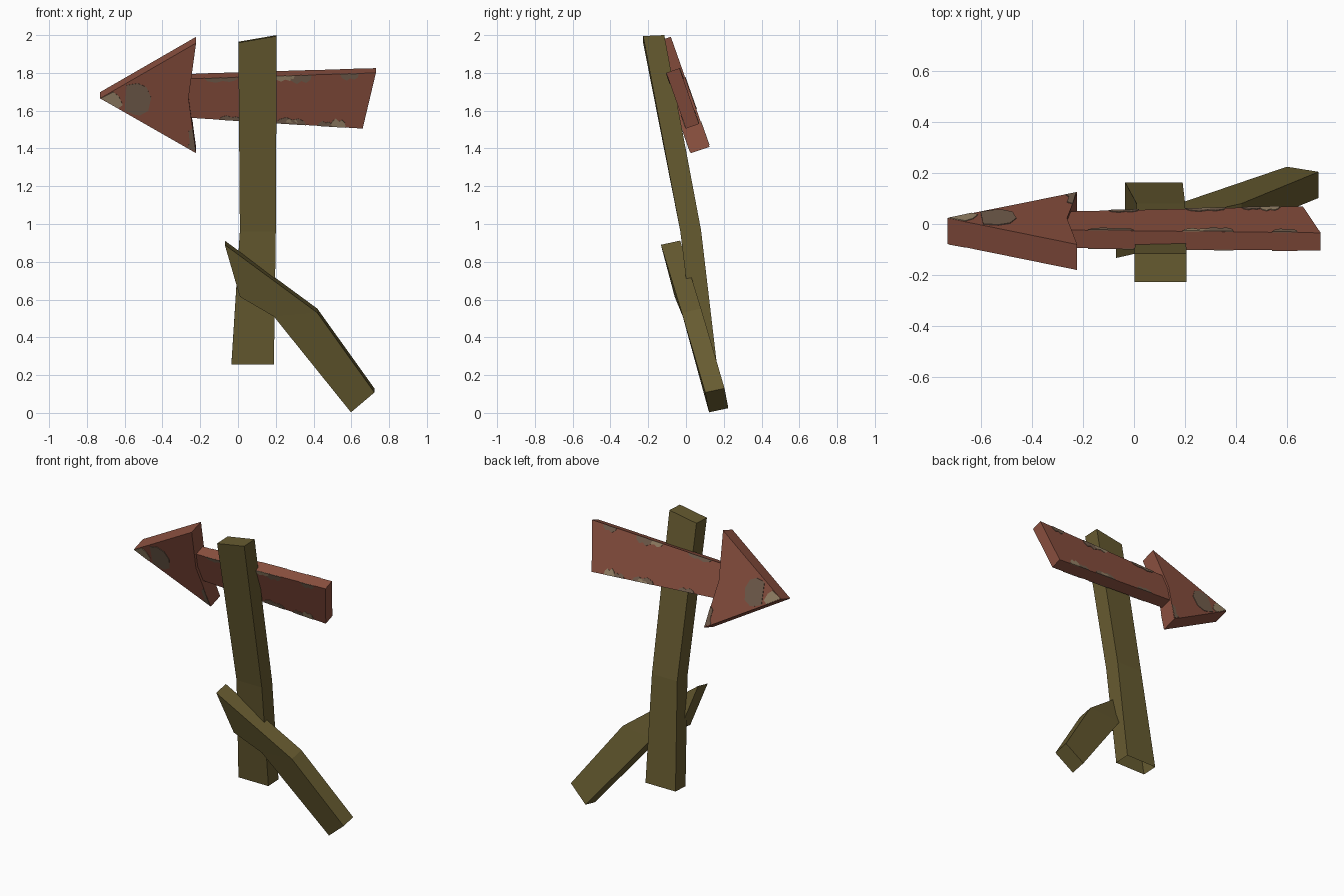
import bpy, bmesh
from mathutils import Vector

if "Cube" in bpy.data.objects:
    bpy.data.objects.remove(bpy.data.objects["Cube"])


def material(name, rgb):
    m = bpy.data.materials.new(name)
    m.diffuse_color = (*rgb, 1)
    m.use_nodes = True
    m.node_tree.nodes["Principled BSDF"].inputs["Base Color"].default_value = m.diffuse_color
    return m


OLIVE = material("olive wood", (0.135, 0.105, 0.030))
RED = material("faded red paint", (0.255, 0.080, 0.050))
BARE = material("bare grey wood", (0.180, 0.118, 0.078))
PALE = material("pale chipped wood", (0.330, 0.240, 0.145))


def loft(name, rings, mat, cap_first=True, cap_last=True):
    """Join equal-length rings of points into one solid."""
    bm = bmesh.new()
    vs = [[bm.verts.new(p) for p in r] for r in rings]
    n = len(rings[0])
    for a, b in zip(vs, vs[1:]):
        for i in range(n):
            j = (i + 1) % n
            bm.faces.new((a[i], a[j], b[j], b[i]))
    if cap_first:
        bm.faces.new(vs[0][::-1])
    if cap_last:
        bm.faces.new(vs[-1])
    bmesh.ops.recalc_face_normals(bm, faces=bm.faces)
    me = bpy.data.meshes.new(name)
    bm.to_mesh(me)
    bm.free()
    me.materials.append(mat)
    ob = bpy.data.objects.new(name, me)
    bpy.context.collection.objects.link(ob)
    return ob


# Leaning post: three levels, open underneath (x0, x1, y0, y1, z left, z right)
levels = [(-0.035, 0.19, 0.055, 0.163, 0.255, 0.255),
          (0.01, 0.2, -0.03, 0.08, 0.96, 0.96),
          (0.002, 0.205, -0.227, -0.115, 1.96, 1.995)]
loft("post", [[(x0, y0, zl), (x1, y0, zr), (x1, y1, zl + (zr - zl) + 0.005), (x0, y1, zl + 0.005)]
              for x0, x1, y0, y1, zl, zr in levels], OLIVE, cap_first=False)

# Bent diagonal brace: front top and front bottom point of each section
back = Vector((0, 0.102, 0.022))
sections = [((-0.07, -0.133, 0.89), (0.01, -0.06, 0.615)),
            ((0.42, -0.022, 0.53), (0.19, -0.017, 0.51)),
            ((0.722, 0.102, 0.108), (0.598, 0.122, 0.003))]
rings = []
for t, b in sections:
    t, b = Vector(t), Vector(b)
    rings.append([t, b, b + back, t + back])
loft("brace", rings, OLIVE)


# Sign parts share one tilted plane
def on_sign(x, z, base):
    return Vector((x, base - (z - 1.665) * 0.352, z))


def slab(name, outline, base, depth, mat):
    front = [on_sign(x, z, base) for x, z in outline]
    return loft(name, [front, [p + depth for p in front]], mat)


PLANK, PLANK_D = -0.057, Vector((0, 0.07, 0.025))
ARROW, ARROW_D = -0.077, Vector((0, 0.1, 0.033))

slab("sign_plank", [(-0.30, 1.768), (0.73, 1.80), (0.66, 1.505), (-0.30, 1.565)],
     PLANK, PLANK_D, RED)
arrow = slab("arrow_head", [(-0.73, 1.665), (-0.222, 1.958), (-0.262, 1.665), (-0.222, 1.375)],
             ARROW, ARROW_D, RED)

# Worn tip: cut the arrow head and recolour everything beyond the cut
bm = bmesh.new()
bm.from_mesh(arrow.data)
bmesh.ops.bisect_plane(bm, geom=bm.verts[:] + bm.edges[:] + bm.faces[:],
                       plane_co=(-0.56, 0, 0), plane_no=(1, 0, 0.15))
bm.to_mesh(arrow.data)
bm.free()
arrow.data.materials.append(BARE)
for f in arrow.data.polygons:
    f.material_index = 1 if f.center.x < -0.57 else 0


def wear(name, outline, base, depth, mat):
    """Thin worn patch on both the front and back of a sign part."""
    n = Vector((0, -0.943, -0.332))
    for side, off in (("front", Vector()), ("back", depth)):
        s = 1 if side == "front" else -1
        pts = [on_sign(x, z, base) + off for x, z in outline]
        loft(f"{name}_{side}", [[p - n * s * 0.002 for p in pts],
                                [p + n * s * 0.003 for p in pts]], mat)


# Worn patches on the arrow head
wear("tip_wear", [(-0.59, 1.735), (-0.53, 1.745), (-0.485, 1.725), (-0.46, 1.67), (-0.475, 1.60),
                  (-0.52, 1.575), (-0.55, 1.58), (-0.60, 1.60)], ARROW, ARROW_D, BARE)
wear("tip_chip", [(-0.725, 1.667), (-0.66, 1.70), (-0.63, 1.675), (-0.61, 1.63), (-0.635, 1.613)],
     ARROW, ARROW_D, PALE)
wear("barb_wear", [(-0.24, 1.51), (-0.262, 1.49), (-0.255, 1.43), (-0.268, 1.408),
                   (-0.226, 1.384)], ARROW, ARROW_D, BARE)

# Worn patches along the plank edges (x start, x end, depth, along top, colour)
chips = [(-0.18, 0.0, 0.025, True, BARE), (0.19, 0.30, 0.03, True, PALE),
         (0.27, 0.39, 0.045, True, BARE), (0.54, 0.64, 0.035, True, BARE),
         (-0.1, 0.02, 0.025, False, BARE), (0.20, 0.36, 0.035, False, BARE),
         (0.25, 0.32, 0.03, False, PALE), (0.42, 0.50, 0.028, False, BARE),
         (0.49, 0.57, 0.045, False, PALE)]
for k, (x0, x1, d, top, mat) in enumerate(chips):
    def edge(x):
        return 1.777 + 0.031 * x if top else 1.546 - 0.0625 * x
    sign = -1 if top else 1
    outline = [(x0, edge(x0)), (x1, edge(x1))]
    for t, h in ((0.95, 0.55), (0.75, 0.9), (0.55, 0.65), (0.35, 1.0), (0.1, 0.6)):
        x = x0 + (x1 - x0) * t
        outline.append((x, edge(x) + sign * d * h))
    wear(f"plank_wear_{k + 1}", outline, PLANK, PLANK_D, mat)
